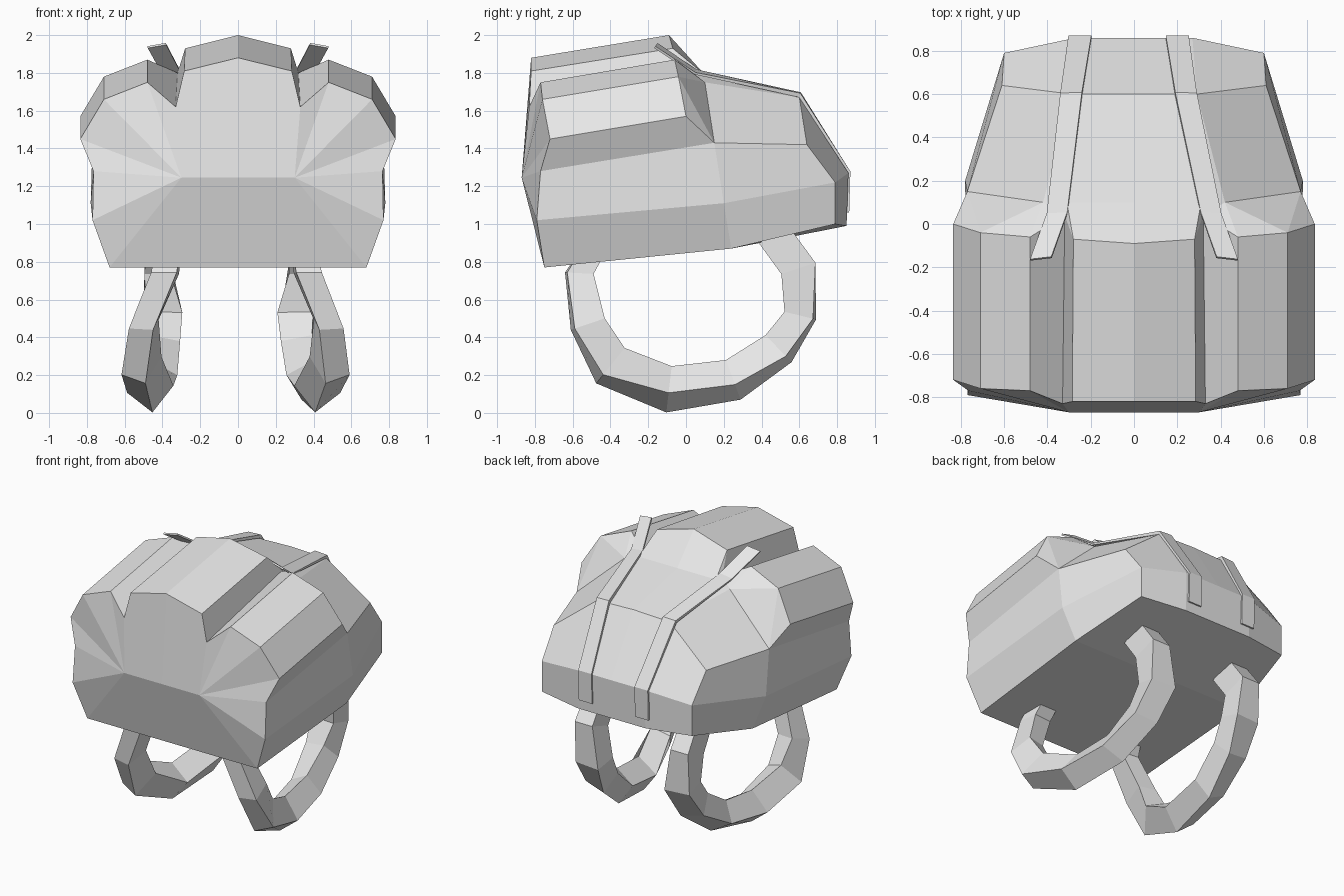
import bpy, bmesh
from math import radians
from mathutils import Vector, Matrix

cube = bpy.data.objects.get("Cube")
if cube:
    bpy.data.objects.remove(cube, do_unlink=True)

grey = bpy.data.materials.new("plain grey")
grey.use_nodes = True
colour = (0.8, 0.8, 0.8, 1)
grey.diffuse_color = colour
grey.node_tree.nodes["Principled BSDF"].inputs["Base Color"].default_value = colour


def finish(bm, name):
    bmesh.ops.recalc_face_normals(bm, faces=bm.faces)
    mesh = bpy.data.meshes.new(name)
    bm.to_mesh(mesh)
    bm.free()
    mesh.materials.append(grey)
    obj = bpy.data.objects.new(name, mesh)
    bpy.context.collection.objects.link(obj)
    return obj


def bridge(bm, row_a, row_b):
    """Quads between two rows of vertices."""
    for i in range(len(row_a) - 1):
        bm.faces.new((row_a[i], row_a[i + 1], row_b[i + 1], row_b[i]))


def fan(bm, tip, row):
    """Triangles from one vertex to a row."""
    for a, b in zip(row, row[1:]):
        bm.faces.new((tip, a, b))


def sweep(name, stations, side):
    """Rectangular band along stations (x, y, z, half width, half depth, roll)."""
    bm = bmesh.new()
    centres = [Vector((side * s[0], s[1], s[2])) for s in stations]
    last = len(stations) - 1
    rings = []
    for i, (centre, s) in enumerate(zip(centres, stations)):
        along = centres[min(i + 1, last)] - centres[max(i - 1, 0)]
        along.x = 0
        along.normalize()
        across = Matrix.Rotation(radians(s[5] * side), 3, along) @ Vector((1, 0, 0))
        out = along.cross(across)
        rings.append([bm.verts.new(centre + across * s[3] * a + out * s[4] * b)
                      for a, b in ((1, 1), (-1, 1), (-1, -1), (1, -1))])
    for a, b in zip(rings, rings[1:]):
        bridge(bm, a + a[:1], b + b[:1])
    bm.faces.new(rings[0])
    bm.faces.new(rings[-1])
    return finish(bm, name)


# Pack body, left half: each row runs from the middle outwards
bm = bmesh.new()


def row(*points):
    return [bm.verts.new(p) for p in points]


front = row((0, -.82, 1.88), (.285, -.82, 1.81), (.33, -.83, 1.62),
            (.48, -.77, 1.75), (.71, -.76, 1.66), (.835, -.72, 1.45),
            (.765, -.77, 1.28), (.77, -.79, 1.02), (.68, -.75, .77), (0, -.75, .77))
crease = row((0, -.87, 1.245), (.3, -.87, 1.245))
ridge = row((0, -.09, 2), (.28, -.07, 1.93), (.32, .04, 1.8),
            (.48, -.06, 1.87), (.71, -.04, 1.78), (.835, 0, 1.57))
middle = row((0, .1, 1.79), (.31, .1, 1.79), (.42, .1, 1.75), (.77, .15, 1.43),
             (.78, .2, 1.11), (.7, .24, .87), (0, .24, .87))
slope = row((0, .6, 1.68), (.29, .6, 1.67), (.61, .64, 1.42))
rim = row((0, .86, 1.27), (.27, .86, 1.27), (.6, .79, 1.22))
base = row((0, .85, .99), (.27, .85, .99), (.6, .79, 1))

# Front panel
bm.faces.new(front[:3] + crease[::-1])
fan(bm, crease[1], front[2:9])
bm.faces.new(crease + front[8:])
# Padded ridges, sides and underside
bridge(bm, front[:6], ridge)
bridge(bm, front[5:], ridge[5:] + middle[3:])
bm.faces.new(middle[5:] + base)
# Step down behind the ridges
bridge(bm, ridge[:2], middle[:2])
fan(bm, middle[1], ridge[1:3])
fan(bm, middle[2], middle[1:2] + ridge[2:5] + middle[3:4])
fan(bm, middle[3], ridge[4:])
# Tapering rear
bridge(bm, middle[:2], slope[:2])
fan(bm, slope[1], middle[1:3])
bridge(bm, middle[2:6], slope[1:] + rim[2:] + base[2:])
bridge(bm, slope, rim)
bridge(bm, rim, base)
body = finish(bm, "pack_body")
mirror = body.modifiers.new("mirror", "MIRROR")
mirror.use_clip = True

# Thin straps over the top and the thick shoulder loops below
ribbon = [
    (.43, -.16, 1.945, .05, .006, 12), (.355, .05, 1.805, .048, .006, 10),
    (.265, .6, 1.685, .05, .012, 3), (.225, .863, 1.275, .053, .008, 0),
    (.225, .856, 1.06, .053, .008, 0),
]
loop = [
    (.35, -.5, .84, .065, .06, 0), (.37, -.565, .74, .068, .07, -5),
    (.48, -.52, .47, .065, .085, -10), (.485, -.4, .25, .07, .1, -25),
    (.42, -.09, .125, .085, .09, -38), (.37, .25, .175, .085, .08, -30),
    (.33, .49, .34, .085, .08, -15), (.31, .605, .515, .095, .078, -5),
    (.34, .595, .765, .07, .095, 0), (.34, .46, .95, .065, .09, 0),
]
for label, side in (("left", 1), ("right", -1)):
    band = []
    for x, *rest in ribbon:
        skew = .025 if rest[0] > .3 else 0
        band.append((x - side * skew, *rest))
    sweep(label + "_top_strap", band, side)
    # The right loop hangs slightly farther out
    spread = 0 if side > 0 else 1
    path = [(s[0] + spread * (.05 + .06 * s[1]), *s[1:]) for s in loop]
    sweep(label + "_shoulder_loop", path, side)
